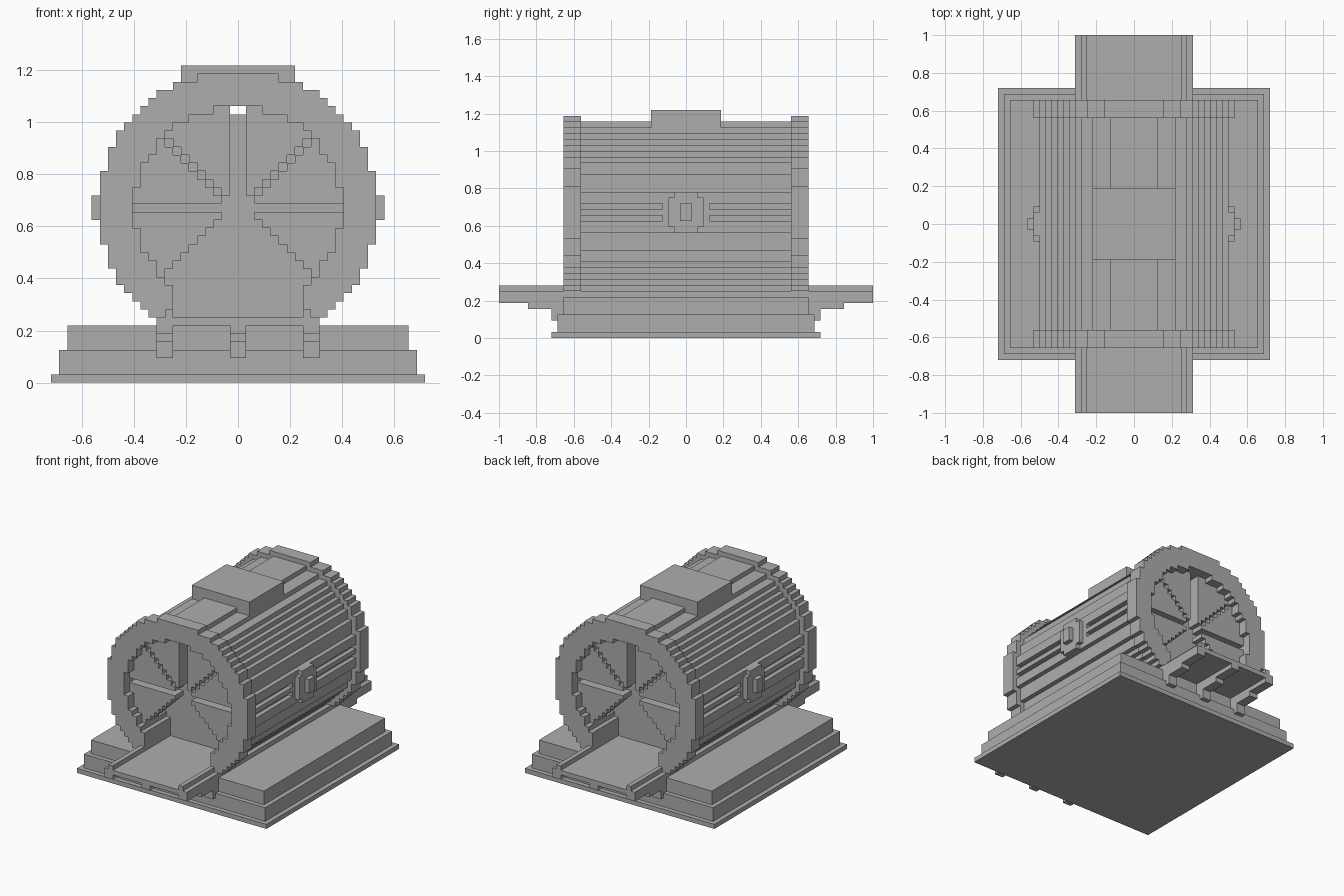
import bpy
import bmesh

V = 1 / 32      # block size
MID = 21        # block row through the drum axis

if "Cube" in bpy.data.objects:
    bpy.data.objects.remove(bpy.data.objects["Cube"])

metal = bpy.data.materials.new("machine_grey")
metal.use_nodes = True
grey = (0.42, 0.42, 0.42, 1)
metal.diffuse_color = grey
metal.node_tree.nodes["Principled BSDF"].inputs["Base Color"].default_value = grey


def build(name, boxes):
    """One flat-shaded object from boxes (x0, x1, y0, y1, z0, z1) in blocks."""
    bm = bmesh.new()
    for x0, x1, y0, y1, z0, z1 in boxes:
        cube = bmesh.ops.create_cube(bm, size=1)["verts"]
        for v in cube:
            v.co.x = V * (x1 if v.co.x > 0 else x0)
            v.co.y = V * (y1 if v.co.y > 0 else y0)
            v.co.z = V * (z1 if v.co.z > 0 else z0)
    mesh = bpy.data.meshes.new(name)
    bm.to_mesh(mesh)
    bm.free()
    mesh.materials.append(metal)
    obj = bpy.data.objects.new(name, mesh)
    bpy.context.scene.collection.objects.link(obj)
    return obj


def mirror_x(boxes):
    return boxes + [(-b[1], -b[0]) + tuple(b[2:]) for b in boxes]


def mirror_y(boxes):
    return boxes + [(b[0], b[1], -b[3], -b[2]) + tuple(b[4:]) for b in boxes]


# Stepped circle half-widths by distance from the axis row
RING = [17] * 5 + [16] * 3 + [15] * 2 + [14, 13, 12, 11, 10, 8, 5]
BODY = [w - 1 for w in RING[1:]]
HOLE = [13] * 3 + [12] * 3 + [11, 10, 10, 9, 8, 6, 3]


def hole_half(row):
    if row < 12:
        return 8                      # straight channel above the tray
    d = abs(row - MID)
    return HOLE[d] if d < len(HOLE) else 0


def shell(widths, y0, y1):
    """Hollow stepped drum, with equal neighbouring rows merged."""
    runs = []
    for row in range(8, MID + len(widths)):
        key = (hole_half(row), widths[abs(row - MID)])
        if runs and runs[-1][0] == key:
            runs[-1][2] = row + 1
        else:
            runs.append([key, row, row + 1])
    boxes = []
    for (inner, outer), z0, z1 in runs:
        if inner:
            boxes += mirror_x([(inner, outer, y0, y1, z0, z1)])
        else:
            boxes.append((-outer, outer, y0, y1, z0, z1))
    return boxes


# Stepped base plinth
build("base", [(-23, 23, -23, 23, 0, 1), (-22, 22, -22, 22, 1, 4),
               (-21, 21, -21, 21, 4, 7)])

# Long tray running through the drum, with side rails and brackets
build("tray", [(-10, 10, -32, 32, 7, 8)])
build("tray_rails", mirror_y(mirror_x([(8, 9, 21, 32, 8, 9)])))
brackets = []
for x0, x1 in ((-10, -8), (-1, 1), (8, 10)):
    for reach, z0, z1 in ((32, 6, 7), (27, 5, 6), (23, 3, 5)):
        brackets.append((x0, x1, 21, reach, z0, z1))
build("tray_brackets", mirror_y(brackets))

# End rings
build("end_rings", mirror_y(shell(RING, 18, 21)))

# Drum body, with two long grooves on each side broken by the side fitting
body = []
for box in shell(BODY, -18, 18):
    x0, x1, y0, y1, z0, z1 = box
    if z0 <= MID < z1:
        inner, outer = sorted((x0, x1), key=abs)
        sign = 1 if outer > 0 else -1
        low, high = sorted((inner, outer - sign))
        body.append((low, high, y0, y1, z0, z1))
        skin = sorted((outer - sign, outer))
        for a, b in ((z0, 20), (21, 22), (23, z1)):
            if b > a:
                body.append((*skin, y0, y1, a, b))
        body.append((*skin, -4, 4, 20, 21))
        body.append((*skin, -4, 4, 22, 23))
    else:
        body.append(box)
build("drum_body", body)

# Solid core, leaving a narrow passage along the top
build("core", [(-hole_half(r), hole_half(r), -12, 12, r, r + 1)
               for r in range(8, 33)])

# Wedge panels behind each ring, separated by slots
panels = []
for i in range(1, 13):
    rows = [r for r in range(8, 34) if hole_half(r) > i]
    groups = (
        [r for r in rows if r - MID >= i + 1],
        [r for r in rows if 1 <= r - MID <= i - 1],
        [r for r in rows if 1 <= MID - r <= i - 1],
    )
    for g in groups:
        if g:
            panels.append((i, i + 1, 16, 19, min(g), max(g) + 1))
build("wedge_panels", mirror_y(mirror_x(panels)))

# Raised top box
build("top_box", [(-7, 7, -6, 6, 36, 39)])

# Side fittings
build("side_fittings", mirror_x([(16, 17, -2, 2, 18, 25),
                                 (16, 17, -3, -2, 19, 24),
                                 (16, 17, 2, 3, 19, 24),
                                 (17, 18, -1, 1, 20, 23)]))
